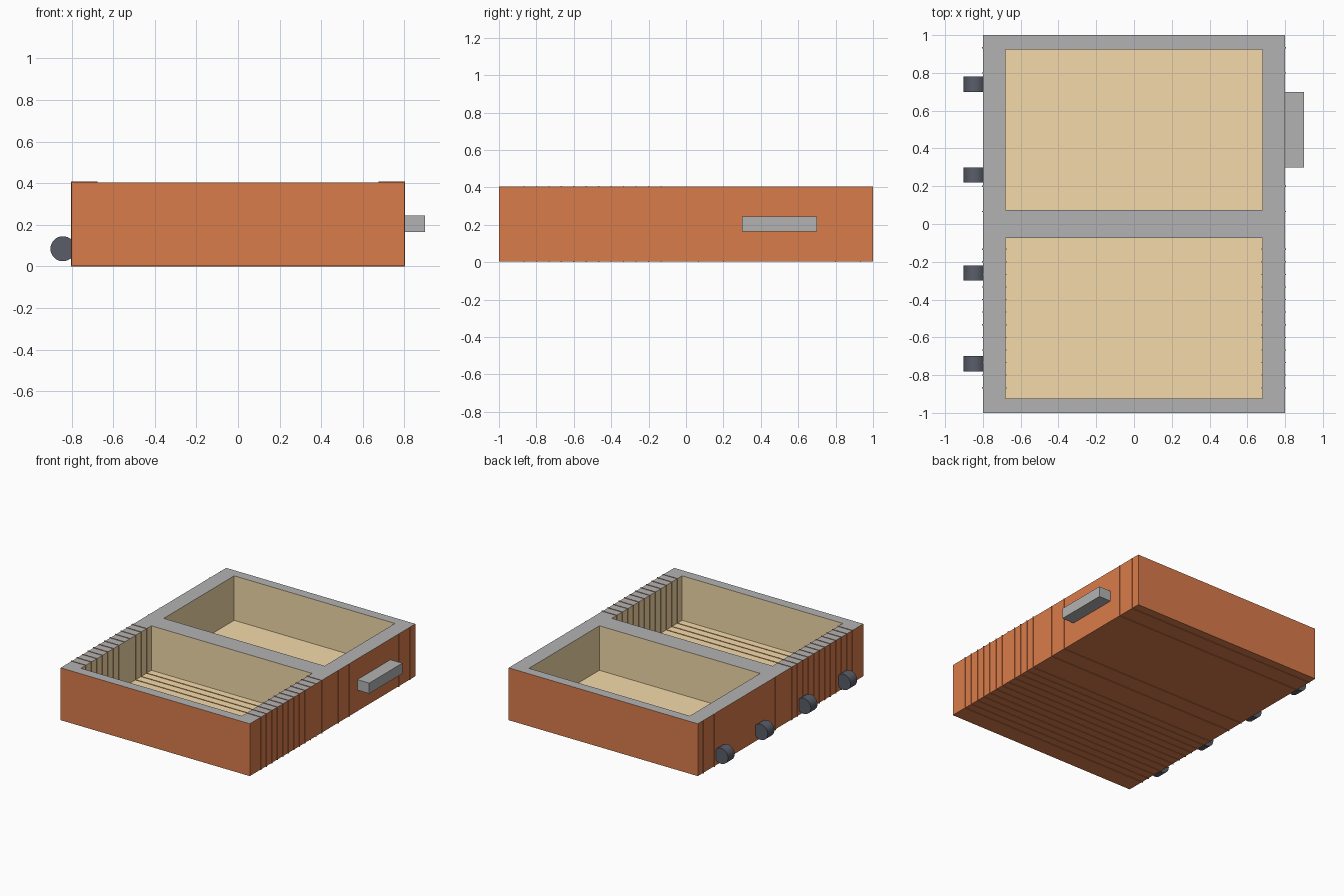
import bpy, bmesh
from mathutils import Vector, Matrix

if "Cube" in bpy.data.objects:
    bpy.data.objects.remove(bpy.data.objects["Cube"])

HX, Z0, Z1, FLOOR = 0.80, 0.004, 0.404, 0.064   # half width, base, rim, tray floor
IX = HX * 0.85                                   # half width of the recess


def material(name, rgb):
    m = bpy.data.materials.new(name)
    m.diffuse_color = (*rgb, 1)
    m.use_nodes = True
    m.node_tree.nodes["Principled BSDF"].inputs["Base Color"].default_value = m.diffuse_color
    return m


shell = material("orange_shell", (0.70, 0.20, 0.07))
rim = material("grey_rim", (0.45, 0.45, 0.45))
lining = material("tan_lining", (0.90, 0.70, 0.40))
dark = material("dark_rubber", (0.10, 0.11, 0.14))


def finish(bm, name, mats):
    bmesh.ops.recalc_face_normals(bm, faces=bm.faces)
    me = bpy.data.meshes.new(name)
    bm.to_mesh(me)
    bm.free()
    for m in mats:
        me.materials.append(m)
    ob = bpy.data.objects.new(name, me)
    bpy.context.collection.objects.link(ob)
    return ob


def box(bm, size, loc):
    m = Matrix.Translation(loc) @ Matrix.Diagonal((*size, 1))
    return bmesh.ops.create_cube(bm, size=1, matrix=m)


def tray(name, cy):
    """Open half: box with its top face inset 85% and pushed down."""
    bm = bmesh.new()
    box(bm, (2 * HX, 1, Z1 - Z0), (0, cy, (Z0 + Z1) / 2))
    top = max(bm.faces, key=lambda f: f.calc_center_median().z)
    top = bmesh.ops.extrude_discrete_faces(bm, faces=[top])["faces"][0]
    # bridge the loose cap to the outer edge by extruding in place
    bm.free()
    bm = bmesh.new()
    rings = []
    for s, z in ((1, Z0), (1, Z1), (0.85, Z1), (0.85, FLOOR)):
        rings.append([bm.verts.new((x * HX * s, cy + y * 0.5 * s, z))
                      for x, y in ((-1, -1), (1, -1), (1, 1), (-1, 1))])
    bm.faces.new(rings[0])
    for k, (a, b) in enumerate(zip(rings, rings[1:])):
        for i in range(4):
            j = (i + 1) % 4
            bm.faces.new((a[i], a[j], b[j], b[i])).material_index = k
    bm.faces.new(rings[-1]).material_index = 2
    return finish(bm, name, (shell, rim, lining))


def ribs(name, ys, w=0.006, o=0.004):
    """Thin raised ribs following the U-shaped section of the tray."""
    a, b = HX + o, IX - o
    prof = [(-a, Z0 - o), (a, Z0 - o), (a, Z1 + o), (b, Z1 + o),
            (b, FLOOR + o), (-b, FLOOR + o), (-b, Z1 + o), (-a, Z1 + o)]
    slots = (0, 0, 1, 2, 2, 2, 1, 0)
    bm = bmesh.new()
    for y in ys:
        f, r = ([bm.verts.new((x, y + d, z)) for x, z in prof] for d in (-w / 2, w / 2))
        bm.faces.new(f)
        bm.faces.new(r)
        for i, s in enumerate(slots):
            j = (i + 1) % 8
            bm.faces.new((f[i], f[j], r[j], r[i])).material_index = s
    return finish(bm, name, (shell, rim, lining))


# The two open halves and their ribs
tray("front_half", -0.5)
tray("back_half", 0.5)
ribs("front_ribs", [-k / 15 for k in range(2, 14)])
# Back half ribs sit on the outside only: sides and underside
bm = bmesh.new()
for y in (1 / 15, 0.2, 0.8, 14 / 15):
    box(bm, (2 * HX + 0.008, 0.006, 0.02), (0, y, 0.01))
    for s in (-1, 1):
        box(bm, (0.02, 0.006, Z1 - 0.02), (s * (HX - 0.006), y, Z1 / 2 + 0.01))
finish(bm, "back_ribs", (shell,))

# Carry handle
bm = bmesh.new()
box(bm, (0.12, 0.40, 0.08), (0.84, 0.50, 0.205))
finish(bm, "handle", (rim,))

# Four wheels along the left side
for i, y in enumerate((-0.74, -0.26, 0.26, 0.74)):
    bpy.ops.mesh.primitive_cylinder_add(vertices=32, radius=0.06, depth=0.08,
                                        location=(-0.842, y, 0.085),
                                        rotation=(1.5708, 0, 0))
    wheel = bpy.context.object
    wheel.name = f"wheel_{i + 1}"
    wheel.data.materials.append(dark)
    bpy.ops.object.shade_smooth_by_angle()
